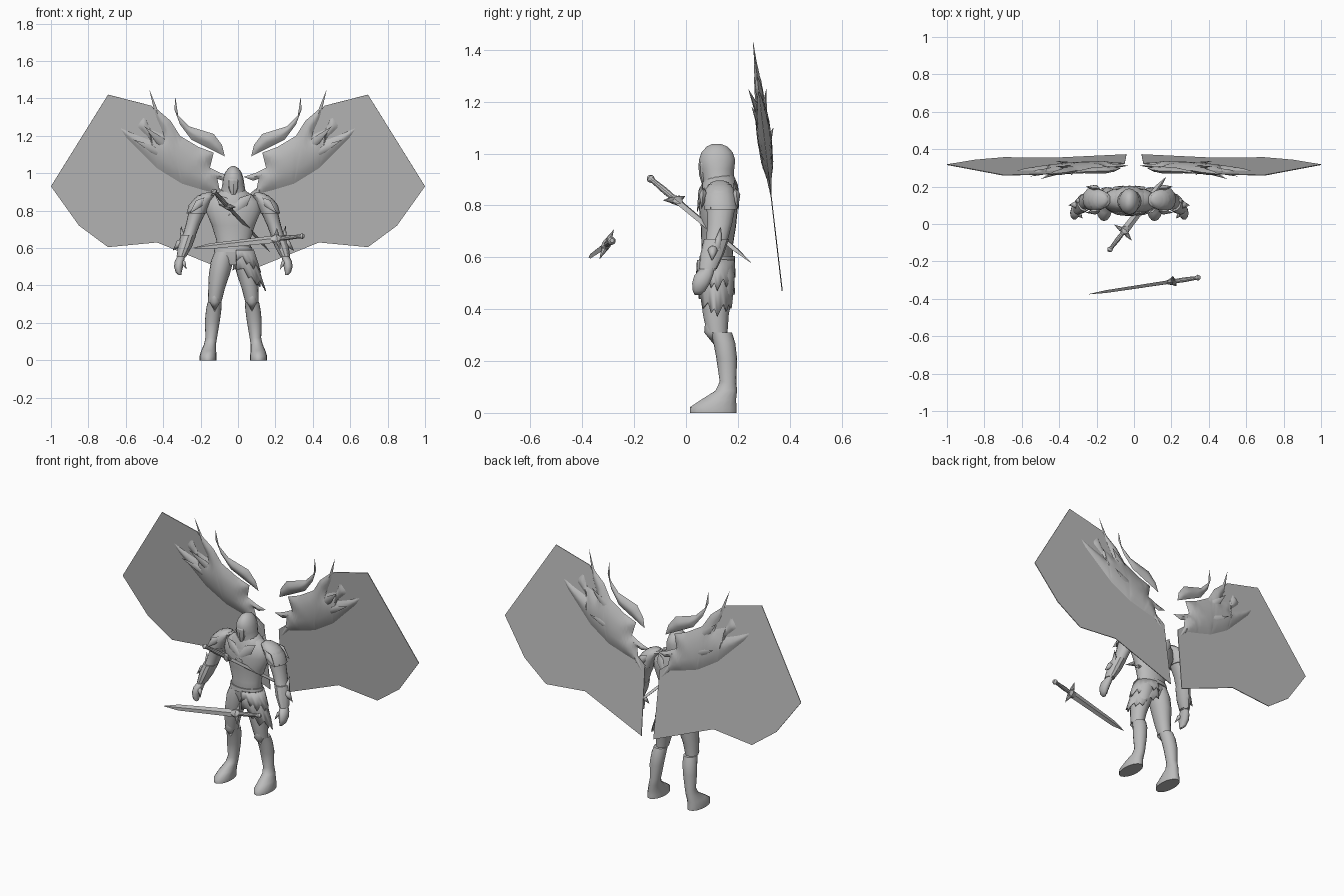
import bpy, bmesh, math
from mathutils import Vector, Matrix
from mathutils.geometry import intersect_point_line

if "Cube" in bpy.data.objects:
    bpy.data.objects.remove(bpy.data.objects["Cube"])

grey = bpy.data.materials.new("stone grey")
grey.use_nodes = True
grey.diffuse_color = (0.5, 0.5, 0.5, 1)
grey.node_tree.nodes["Principled BSDF"].inputs["Base Color"].default_value = (0.5, 0.5, 0.5, 1)

CX = -0.025  # figure's centre line
SIDES = (("left", 1), ("right", -1))


def finish(name, bm, angle=40, thick=0):
    """Angle 0 leaves the faces flat."""
    bmesh.ops.recalc_face_normals(bm, faces=bm.faces)
    me = bpy.data.meshes.new(name)
    bm.to_mesh(me)
    bm.free()
    me.materials.append(grey)
    ob = bpy.data.objects.new(name, me)
    bpy.context.collection.objects.link(ob)
    if thick:
        mod = ob.modifiers.new("thickness", "SOLIDIFY")
        mod.thickness, mod.offset = thick, 0
    if angle:
        bpy.ops.object.select_all(action="DESELECT")
        ob.select_set(True)
        bpy.context.view_layer.objects.active = ob
        bpy.ops.object.shade_smooth_by_angle(angle=math.radians(angle))


def add_loft(bm, rings, n=16):
    """Skin horizontal ellipses given as (x, y, z, rx, ry)."""
    loops = []
    for x, y, z, rx, ry in rings:
        loops.append([bm.verts.new((x + rx * math.cos(math.tau * i / n),
                                    y + ry * math.sin(math.tau * i / n), z)) for i in range(n)])
    for a, b in zip(loops, loops[1:]):
        for i in range(n):
            j = (i + 1) % n
            bm.faces.new((a[i], a[j], b[j], b[i]))
    bm.faces.new(loops[0])
    bm.faces.new(loops[-1])


def loft(name, rings, side=1, n=16, angle=55):
    """Rings are measured outward from the figure's centre line."""
    bm = bmesh.new()
    add_loft(bm, [(CX + side * d, y, z, rx, ry) for d, y, z, rx, ry in rings], n)
    finish(name, bm, angle)


def add_spike(bm, a, b, width, depth, n=8):
    """Flattened pointed blade from a to b, depth measured along y."""
    a, b = Vector(a), Vector(b)
    along = (b - a).normalized()
    across = along.cross(Vector((0, 1, 0))).normalized()
    up = across.cross(along)
    tip = bm.verts.new(b)
    tail = bm.verts.new(a)
    mid = a.lerp(b, 0.35)
    ring = [bm.verts.new(mid + across * width * math.cos(math.tau * i / n)
                         + up * depth * math.sin(math.tau * i / n)) for i in range(n)]
    for i in range(n):
        bm.faces.new((ring[i], ring[(i + 1) % n], tip))
        bm.faces.new((ring[i - 1], tail, ring[i]))


def spikes(name, items, side, width, depth):
    bm = bmesh.new()
    for ends in items:
        add_spike(bm, *[(CX + side * d, y, z) for d, y, z in ends], width, depth)
    finish(name, bm, 50)


# Wings: a flat membrane with a domed, ragged feather mass on both faces
def wing_y(z):
    return 0.26 + (1.42 - z) * 0.117


def wing_sheet(outline):
    bm = bmesh.new()
    face = bm.faces.new([bm.verts.new((x, wing_y(z), z)) for x, z in outline])
    bmesh.ops.triangulate(bm, faces=[face])
    return bm


def membrane(name, outline, side):
    bm = wing_sheet(outline)
    bmesh.ops.scale(bm, vec=(side, 1, 1), verts=bm.verts)
    finish(name, bm, 0, 0.004)


def edge_distance(p, corners):
    best = 1
    for a, b in zip(corners, corners[1:] + corners[:1]):
        q, t = intersect_point_line(p, a, b)
        best = min(best, (p - a.lerp(b, max(0, min(1, t)))).length)
    return best


def feathers(name, outline, side):
    bm = wing_sheet(outline)
    bmesh.ops.subdivide_edges(bm, edges=bm.edges, cuts=5, use_grid_fill=True)
    corners = [Vector((x, wing_y(z), z)) for x, z in outline]
    for v, d in [(v, edge_distance(v.co, corners)) for v in bm.verts]:
        v.co.y += 0.03 * (1 - math.exp(-d * 25))
    twin = bmesh.ops.duplicate(bm, geom=bm.verts[:] + bm.edges[:] + bm.faces[:])
    for v in twin["geom"]:
        if isinstance(v, bmesh.types.BMVert):
            v.co.y = 2 * wing_y(v.co.z) - v.co.y
    bmesh.ops.remove_doubles(bm, verts=bm.verts, dist=0.0003)
    bmesh.ops.scale(bm, vec=(side, 1, 1), verts=bm.verts)
    finish(name, bm, 50)


MEMBRANE = [(.04, .47), (.05, .88), (.2, 1.0), (.36, 1.2), (.46, 1.36), (.695, 1.42),
            (1.0, .93), (.85, .72), (.695, .605), (.433, .63)]
FEATHERS = [(.05, .82), (.12, .89), (.20, .91), (.30, .94), (.43, 1.02), (.53, 1.12), (.60, 1.19),
            (.64, 1.25), (.55, 1.21), (.47, 1.18), (.545, 1.25), (.50, 1.31), (.47, 1.24),
            (.40, 1.21), (.44, 1.30), (.475, 1.45), (.43, 1.34), (.36, 1.28), (.31, 1.20),
            (.21, 1.14), (.13, 1.11), (.15, 1.03), (.09, 1.0), (.03, .98), (.08, .96),
            (.11, .97), (.10, .92)]
CREST = [(.335, 1.41), (.32, 1.31), (.26, 1.25), (.13, 1.21), (.085, 1.15), (.07, 1.09),
         (.17, 1.14), (.25, 1.18), (.31, 1.26), (.34, 1.34)]
# loose quills: ends in x and z, and how far the tip stands off the wing
QUILLS = [((.36, 1.08), (.56, 1.18), -.035), ((.36, 1.12), (.50, 1.25), -.04),
          ((.25, 1.02), (.42, 1.10), .04), ((.3, 1.12), (.42, 1.25), .03)]
for word, s in SIDES:
    membrane(word + "_wing_membrane", MEMBRANE, s)
    feathers(word + "_wing_feathers", FEATHERS, s)
    feathers(word + "_wing_crest", CREST, s)
    bm = bmesh.new()
    for (xa, za), (xb, zb), off in QUILLS:
        add_spike(bm, (s * xa, wing_y(za), za), (s * xb, wing_y(zb) + off, zb), 0.025, 0.012)
    finish(word + "_wing_quills", bm, 60)

# Torso, belt and collar
loft("torso", [(0, .12, .51, .05, .05), (0, .12, .56, .10, .065), (0, .12, .64, .09, .06),
               (0, .125, .72, .115, .068), (0, .125, .80, .148, .076), (0, .13, .85, .14, .07),
               (0, .13, .885, .10, .055), (0, .13, .91, .05, .045)], n=24)
loft("belt", [(0, .12, .58, .104, .07), (0, .12, .605, .10, .068)], n=24, angle=30)
loft("collar", [(0, .13, .84, .12, .075), (0, .13, .88, .095, .07), (0, .13, .915, .06, .055)], n=20)
spikes("scarf", [((-.1, .065, .89), (.03, .042, .77)), ((.1, .065, .89), (-.03, .042, .77)),
                 ((-.08, .185, .90), (-.03, .205, .78)), ((.08, .185, .90), (.03, .205, .78))], 1, .028, .01)

# Head: rounded hood with a mask set in its opening
loft("hood", [(0, .125, .86, .078, .065), (0, .125, .90, .066, .06), (0, .12, .94, .059, .066),
              (0, .12, .975, .054, .07), (0, .12, 1.005, .043, .06), (0, .12, 1.027, .027, .04),
              (0, .118, 1.038, .008, .015)])
loft("mask", [(0, .078, .885, .014, .018), (0, .074, .92, .03, .024),
              (0, .07, .96, .034, .022), (0, .078, .995, .02, .016)], n=8, angle=20)

for word, s in SIDES:
    # Legs and boots
    loft(word + "_thigh", [(.045, .12, .58, .055, .06), (.06, .12, .53, .06, .068),
                           (.075, .12, .46, .056, .062), (.09, .115, .38, .044, .05),
                           (.10, .12, .31, .036, .04)], s)
    loft(word + "_boot", [(.135, .105, 0, .046, .09), (.135, .105, .022, .046, .09),
                          (.132, .125, .05, .04, .068), (.125, .155, .085, .032, .042),
                          (.118, .162, .12, .031, .032), (.112, .157, .21, .04, .04),
                          (.105, .148, .27, .041, .042), (.10, .135, .31, .038, .042)], s)
    spikes(word + "_knee_guard", [((.10, .11, .26), (.098, .08, .42))], s, .03, .03)

    # Arms, bracers and hands
    loft(word + "_arm", [(.13, .13, .893, .015, .015), (.145, .13, .88, .045, .045),
                         (.17, .13, .85, .052, .056), (.19, .135, .80, .047, .056),
                         (.215, .13, .73, .038, .048), (.235, .12, .67, .035, .042),
                         (.26, .10, .60, .032, .04), (.277, .085, .55, .02, .028)], s)
    loft(word + "_bracer", [(.238, .117, .67, .04, .048), (.258, .10, .61, .038, .045),
                            (.277, .085, .555, .026, .034)], s, 12, 30)
    loft(word + "_hand", [(.277, .085, .56, .02, .028), (.288, .068, .53, .025, .038),
                          (.293, .058, .50, .024, .036), (.292, .05, .47, .016, .025),
                          (.284, .045, .455, .008, .012)], s, 10)
    spikes(word + "_thumb", [((.275, .06, .54), (.25, .03, .485))], s, .012, .014)
    spikes(word + "_bracer_fins", [((.262, .11, .59), (.28, .135, .72)),
                                   ((.265, .105, .65), (.325, .10, .585))], s, .02, .02)

    # Pauldron with ragged tips
    loft(word + "_pauldron", [(.198, .133, .785, .052, .064), (.182, .13, .83, .056, .063),
                              (.16, .13, .865, .048, .054), (.14, .13, .89, .03, .033),
                              (.13, .13, .897, .01, .012)], s, 12)
    spikes(word + "_pauldron_tips", [((.155, .07 + .03 * k, .87), (.25 - .008 * abs(k - 2), .06 + .035 * k, .785))
                                     for k in range(5)], s, .022, .016)

# Ragged cloth over the left hip, in two layers
COLS = 20
for name, drop, grow in (("upper_hip_cloth", .12, 0), ("lower_hip_cloth", .22, -.006)):
    bm = bmesh.new()
    rows = [[], [], []]
    for i in range(COLS + 1):
        t = math.radians(-88 + 185 * i / COLS)
        notch = (0, .025, .045, .01, .03)[i % 5]
        low = drop * (.5 + .5 * math.sin(math.pi * i / COLS)) - notch
        for row, f in zip(rows, (0, .5, 1)):
            row.append(bm.verts.new((CX + .012 + (.095 + grow + .33 * low * f) * math.cos(t),
                                     .115 + (.07 + grow + .06 * low * f) * math.sin(t), .59 - low * f)))
    for a, b in zip(rows, rows[1:]):
        for i in range(COLS):
            bm.faces.new((a[i], a[i + 1], b[i + 1], b[i]))
    finish(name, bm, 30, .006)


# Swords, each built along z from pommel to tip
def sword(name, pommel, tip, guard_dir, guard_at, wide):
    a, b = Vector(pommel), Vector(tip)
    size = (b - a).length
    z = (b - a).normalized()
    x = Vector(guard_dir)
    x = (x - z * x.dot(z)).normalized()
    y = z.cross(x)
    bm = bmesh.new()
    g = size * guard_at
    add_loft(bm, [(0, 0, 0, .008, .008), (0, 0, .012, .016, .016), (0, 0, .028, .01, .01),
                  (0, 0, g * .6, .013, .013), (0, 0, g, .011, .011)], 10)
    add_loft(bm, [(0, 0, g - .018, .014, .012), (0, 0, g, .03, .018), (0, 0, g + .03, .014, .01)], 8)
    add_loft(bm, [(0, 0, g, wide, .01), (0, 0, g + (size - g) * .8, wide * .75, .008),
                  (0, 0, size, .001, .001)], 4)
    for s in (1, -1):
        add_spike(bm, (0, 0, g), (s * .065, 0, g - .012), .014, .012)
    bm.transform(Matrix.Translation(a) @ Matrix((x, y, z)).transposed().to_4x4())
    finish(name, bm, 30)


sword("chest_sword", (-.135, -.145, .91), (.17, .25, .58), (.09, -.07, -.02), .27, .022)
sword("floating_sword", (.355, -.285, .665), (-.24, -.375, .60), (0, .06, .12), .25, .022)
